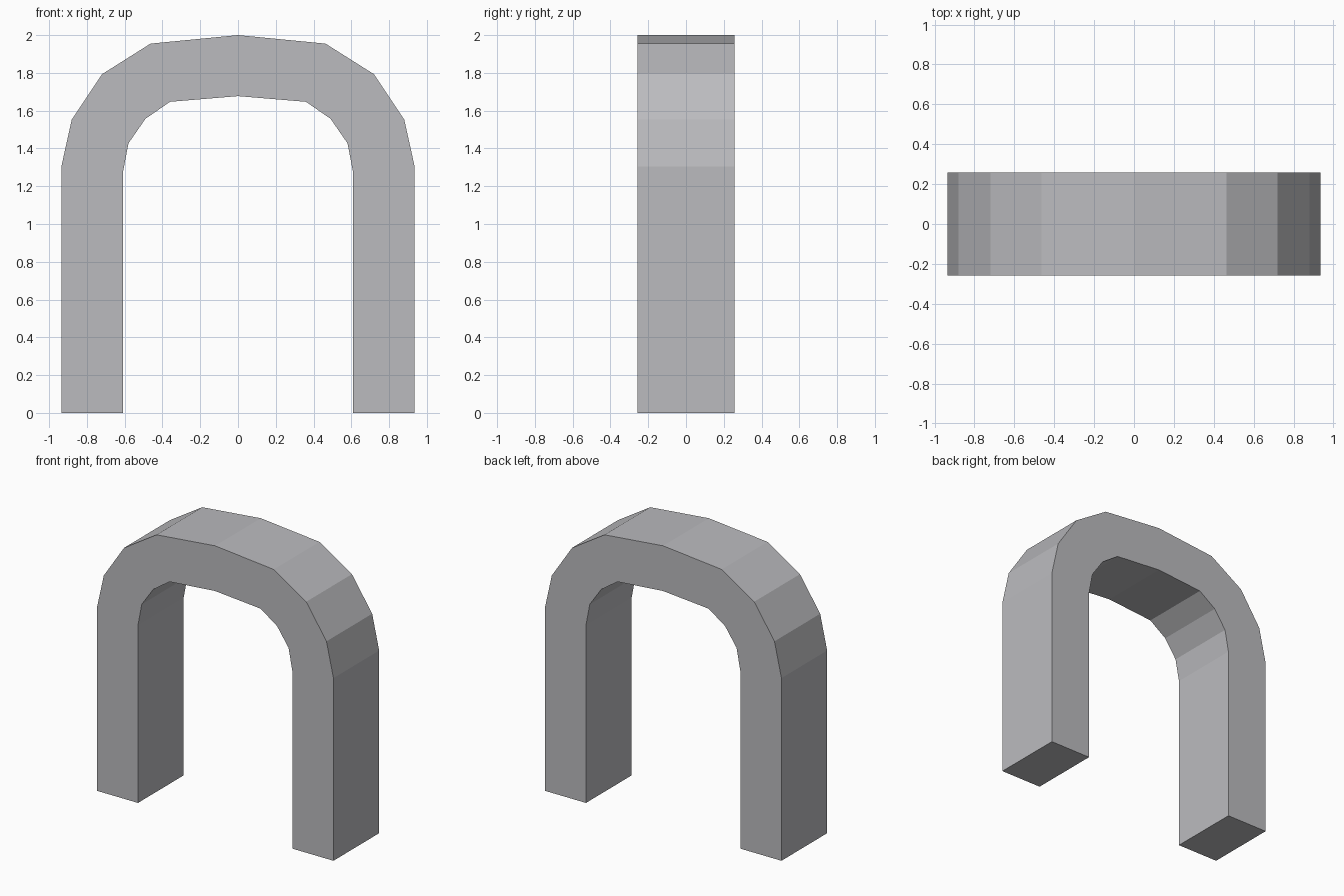
import bpy, bmesh

if "Cube" in bpy.data.objects:
    bpy.data.objects.remove(bpy.data.objects["Cube"])

# Half profiles (x, z) from foot to crown
outer = [(0.935, 0), (0.935, 1.305), (0.88, 1.553), (0.72, 1.793), (0.463, 1.955), (0, 2.0)]
inner = [(0.61, 0), (0.61, 1.27), (0.58, 1.427), (0.49, 1.557), (0.36, 1.647), (0, 1.677)]
HALF_DEPTH = 0.258


def mirrored(half):
    return half + [(-x, z) for x, z in reversed(half[:-1])]


# Grey stone
stone = bpy.data.materials.new("light grey stone")
stone.diffuse_color = (0.50, 0.50, 0.52, 1)
stone.use_nodes = True
stone.node_tree.nodes["Principled BSDF"].inputs["Base Color"].default_value = stone.diffuse_color

# Arch: a four-cornered section carried from one foot to the other
bm = bmesh.new()
rings = []
for (ox, oz), (ix, iz) in zip(mirrored(outer), mirrored(inner)):
    rings.append([bm.verts.new(co) for co in (
        (ox, -HALF_DEPTH, oz), (ox, HALF_DEPTH, oz),
        (ix, HALF_DEPTH, iz), (ix, -HALF_DEPTH, iz))])
for a, b in zip(rings, rings[1:]):
    for i in range(4):
        j = (i + 1) % 4
        bm.faces.new((a[i], a[j], b[j], b[i]))

# Feet
bm.faces.new(rings[0])
bm.faces.new(rings[-1])
bmesh.ops.recalc_face_normals(bm, faces=bm.faces[:])

mesh = bpy.data.meshes.new("arch")
bm.to_mesh(mesh)
bm.free()
mesh.materials.append(stone)
arch = bpy.data.objects.new("arch", mesh)
bpy.context.collection.objects.link(arch)
